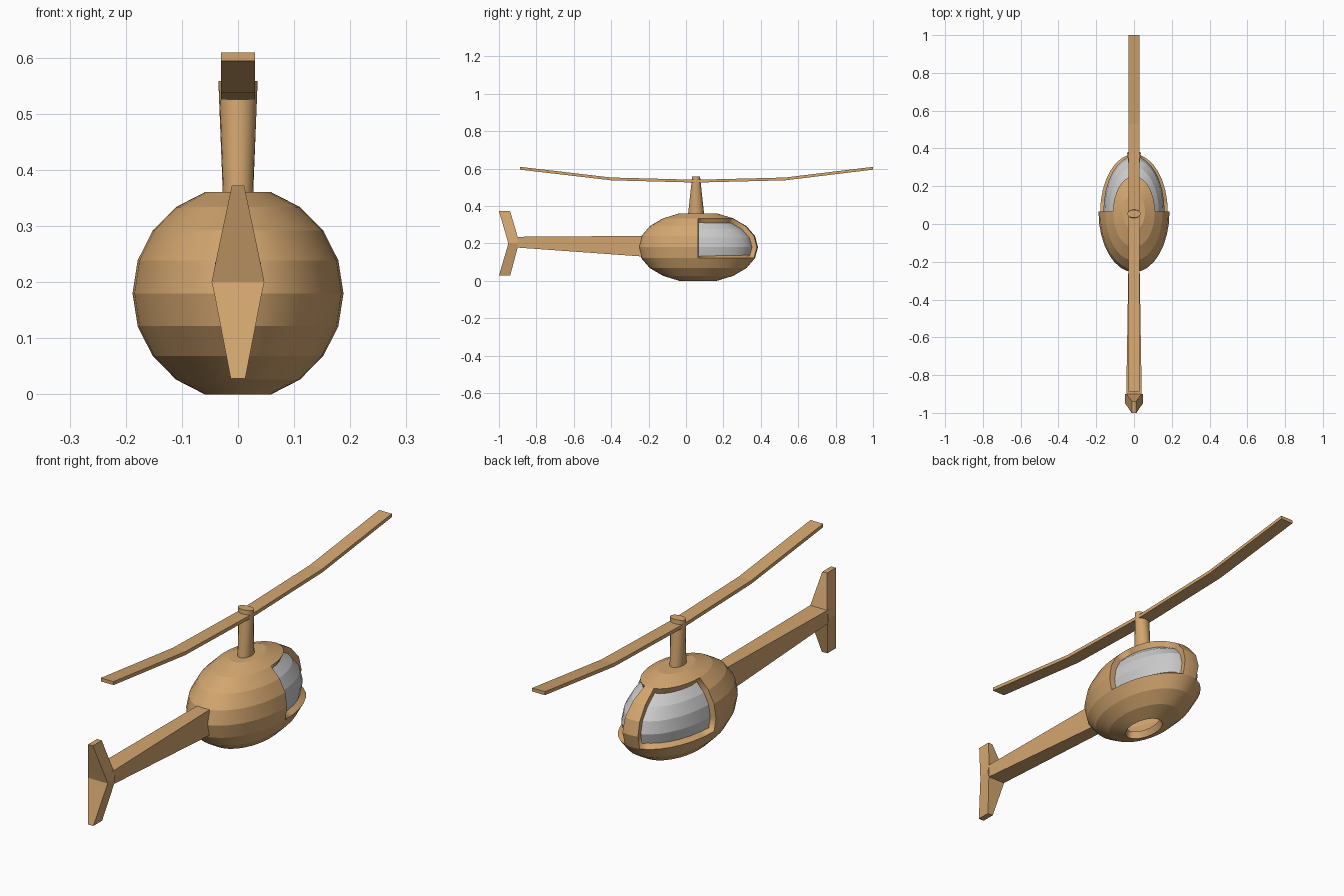
import bpy, bmesh
from math import sin, cos, pi, radians

if "Cube" in bpy.data.objects:
    bpy.data.objects.remove(bpy.data.objects["Cube"])

tan = bpy.data.materials.new("tan_paint")
tan.diffuse_color = (0.65, 0.38, 0.16, 1)
tan.use_nodes = True
tan.node_tree.nodes["Principled BSDF"].inputs["Base Color"].default_value = tan.diffuse_color

SEG = 32
CENTRE_Y, CENTRE_Z = 0.065, 0.18


def finish(name, bm, mat=None):
    me = bpy.data.meshes.new(name)
    bm.to_mesh(me)
    bm.free()
    ob = bpy.data.objects.new(name, me)
    bpy.context.collection.objects.link(ob)
    if mat:
        me.materials.append(mat)
    return ob


def loft(name, sections, mat=tan):
    """Skin a list of equal-length point loops and cap both ends."""
    bm = bmesh.new()
    loops = [[bm.verts.new(p) for p in s] for s in sections]
    n = len(loops[0])
    for a, b in zip(loops, loops[1:]):
        for i in range(n):
            j = (i + 1) % n
            bm.faces.new((a[i], a[j], b[j], b[i]))
    bm.faces.new(loops[0][::-1])
    bm.faces.new(loops[-1])
    bmesh.ops.recalc_face_normals(bm, faces=bm.faces)
    return finish(name, bm, mat)


def egg(name, inset, keep, cap, mat=None):
    """Banded ellipsoid; keep(band, segment) chooses the faces that exist."""
    rx, ry, rz = 0.188 - inset, 0.32 - inset, 0.19 - inset
    bm = bmesh.new()
    rings = []
    for lat in range(-4, 5):
        t = radians(18 * lat)
        rings.append([bm.verts.new((rx * cos(t) * cos(2 * pi * k / SEG),
                                    CENTRE_Y + ry * cos(t) * sin(2 * pi * k / SEG),
                                    CENTRE_Z + rz * sin(t))) for k in range(SEG)])
    for band, (a, b) in enumerate(zip(rings, rings[1:])):
        for k in range(SEG):
            j = (k + 1) % SEG
            if keep(band - 4, k):
                bm.faces.new((a[k], a[j], b[j], b[k]))
    if cap:
        bm.faces.new(rings[-1])
    bmesh.ops.delete(bm, geom=[v for v in bm.verts if not v.link_faces], context='VERTS')
    for f in bm.faces:
        f.smooth = True
    # Each horizontal band stays a crisp facet
    for e in bm.edges:
        level = abs(e.verts[0].co.z - e.verts[1].co.z) < 1e-5
        e.smooth = not (level or e.is_boundary)
    return finish(name, bm, mat)


def front_half(band, k):
    return -1 <= band <= 2 and k < SEG // 2


def is_window(band, k):
    return front_half(band, k) and k not in (SEG // 4 - 1, SEG // 4)


# Hollow cabin with two window openings, nose pillar and open belly
cabin = egg("cabin_shell", 0, lambda b, k: not is_window(b, k), True, tan)
wall = cabin.modifiers.new("wall", 'SOLIDIFY')
wall.thickness = 0.03
wall.offset = -1

# Recessed windscreen
egg("windscreen", 0.026, front_half, False)

# Rotor mast, an oval tapered column
mast = loft("rotor_mast", [[(hx * cos(2 * pi * k / 20), 0.054 + hy * sin(2 * pi * k / 20), z)
                            for k in range(20)]
                           for hx, hy, z in ((0.027, 0.043, 0.355), (0.035, 0.021, 0.558))])
for f in mast.data.polygons:
    f.use_smooth = len(f.vertices) == 4
for e in mast.data.edges:
    z0, z1 = (mast.data.vertices[v].co.z for v in e.vertices)
    e.use_edge_sharp = abs(z0 - z1) < 1e-5

# Main rotor, one strip bending up towards both tips
loft("main_rotor", [[(-0.03, y, z), (0.03, y, z), (0.03, y, z + 0.015), (-0.03, y, z + 0.015)]
                    for y, z in ((-0.887, 0.594), (-0.4, 0.537), (0.055, 0.525),
                                 (0.53, 0.537), (1.0, 0.594))])

# Tail boom
loft("tail_boom", [[(-hx, y, lo), (hx, y, lo), (hx, y, hi), (-hx, y, hi)]
                   for y, hx, lo, hi in ((-0.235, 0.03, 0.13, 0.24),
                                         (-0.91, 0.041, 0.178, 0.235))])

# Swept tail fin, widest at the boom
loft("tail_fin", [[(-hx, back, z), (hx, back, z), (hx, front, z), (-hx, front, z)]
                  for z, back, front, hx in ((0.028, -1.0, -0.94, 0.013),
                                             (0.178, -0.956, -0.9, 0.042),
                                             (0.2, -0.95, -0.9, 0.047),
                                             (0.235, -0.96, -0.9, 0.04),
                                             (0.372, -1.0, -0.94, 0.011))])
